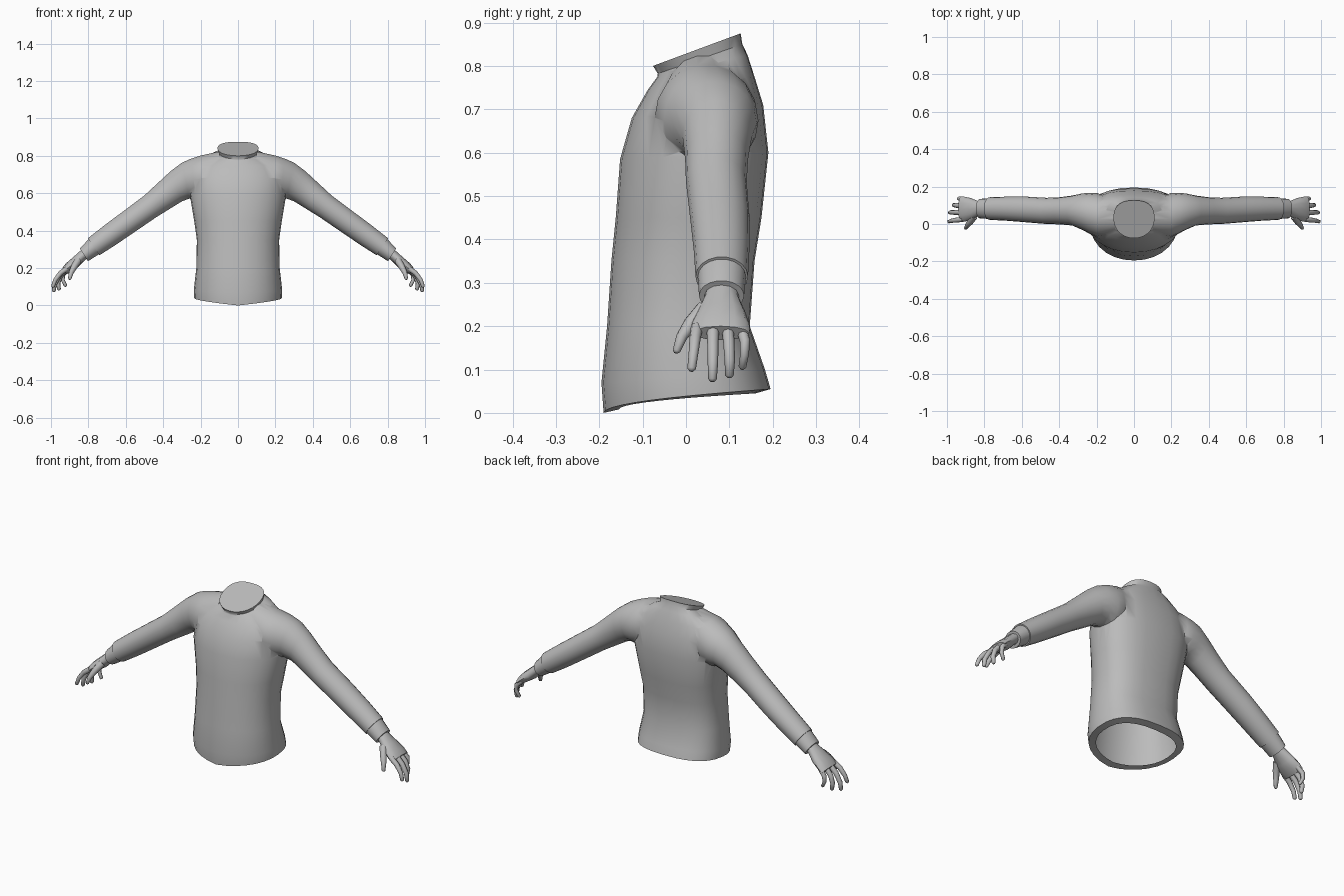
import bpy, bmesh, math
from mathutils import Vector

if "Cube" in bpy.data.objects:
    bpy.data.objects.remove(bpy.data.objects["Cube"])

grey = bpy.data.materials.new("plain grey")
grey.diffuse_color = (0.5, 0.5, 0.5, 1)
grey.use_nodes = True
grey.node_tree.nodes["Principled BSDF"].inputs["Base Color"].default_value = grey.diffuse_color


def loft(bm, rings):
    """Skin a list of equal rings and close both ends with a fan."""
    loops = [[bm.verts.new(p) for p in r] for r in rings]
    n = len(loops[0])
    for a, b in zip(loops, loops[1:]):
        for i in range(n):
            j = (i + 1) % n
            bm.faces.new((a[i], a[j], b[j], b[i]))
    for l in (loops[0], loops[-1]):
        c = bm.verts.new(sum((v.co for v in l), Vector()) / n)
        for i in range(n):
            bm.faces.new((l[i], l[(i + 1) % n], c))


def finish(name, bm, mirror=True):
    bmesh.ops.recalc_face_normals(bm, faces=bm.faces)
    me = bpy.data.meshes.new(name)
    bm.to_mesh(me)
    bm.free()
    me.materials.append(grey)
    ob = bpy.data.objects.new(name, me)
    bpy.context.collection.objects.link(ob)
    if mirror:
        ob.modifiers.new("mirror", 'MIRROR').use_mirror_merge = False
    return ob


def smooth(ob, deg):
    bpy.ops.object.select_all(action='DESELECT')
    ob.select_set(True)
    bpy.context.view_layer.objects.active = ob
    bpy.ops.object.shade_smooth_by_angle(angle=math.radians(deg))


def body_ring(hx, yf, yb, zf, zb, p=1, n=28):
    """Rounded ring, fuller at the back, rising from front to back."""
    mid, pts = yf + (yb - yf) * 0.53, []
    for i in range(n):
        c, s = math.cos(math.tau * i / n), math.sin(math.tau * i / n)
        e = 0.78 if s > 0 else 0.96
        x = hx * math.copysign(abs(c) ** e, c)
        y = mid + ((yb - mid) * abs(s) ** e if s > 0 else (yf - mid) * abs(s) ** e)
        t = max(0, (y - yf) / (yb - yf))
        pts.append(Vector((x, y, zf + (zb - zf) * t ** p)))
    return pts


def limb_ring(tx, tz, bx, bz, yf, yb, n=18):
    """Oval ring set by its top point, bottom point and y range."""
    top, bot = Vector((tx, 0, tz)), Vector((bx, 0, bz))
    c, h = (top + bot) / 2, (top - bot) / 2
    c.y = (yf + yb) / 2
    return [c + h * math.sin(math.tau * i / n)
            + Vector((0, (yb - yf) / 2 * math.cos(math.tau * i / n), 0)) for i in range(n)]


def tube(bm, pts, radii, n=8):
    """Tapered round finger along a path with a blunt tip."""
    pts = [Vector(p) for p in pts]
    d = (pts[-1] - pts[-2]).normalized()
    pts.append(pts[-1] + d * radii[-1] * 0.6)
    radii = list(radii) + [radii[-1] * 0.5]
    rings = []
    for i, (p, r) in enumerate(zip(pts, radii)):
        t = (pts[min(i + 1, len(pts) - 1)] - pts[max(i - 1, 0)]).normalized()
        u = t.cross(Vector((0, 1, 0))).normalized()
        v = t.cross(u)
        rings.append([p + r * (u * math.cos(math.tau * k / n) + v * math.sin(math.tau * k / n))
                      for k in range(n)])
    loft(bm, rings)


# Sweater body, from the turned-in hem up to the tilted neckline
bm = bmesh.new()
loft(bm, [body_ring(*r) for r in (
    (.200, -.155, .160, .008, .045, .5),
    (.235, -.190, .195, .000, .055, .5),
    (.236, -.195, .182, .070, .100),
    (.223, -.182, .147, .200, .200),
    (.220, -.172, .158, .350, .350),
    (.234, -.162, .174, .450, .450),
    (.258, -.152, .190, .585, .600),
    (.255, -.125, .178, .680, .710),
    (.215, -.088, .158, .745, .775),
    (.150, -.066, .142, .775, .825),
    (.103, -.065, .130, .782, .850),
    (.110, -.076, .126, .800, .875))])
body = finish("sweater_body", bm, False)

# Sleeves, fused into the body
bm = bmesh.new()
loft(bm, [limb_ring(*r) for r in (
    (.10, .825, .10, .62, -.05, .13),
    (.20, .803, .19, .56, -.072, .165),
    (.25, .787, .225, .56, -.052, .167),
    (.30, .765, .26, .57, -.030, .163),
    (.36, .720, .30, .555, -.008, .152),
    (.43, .655, .365, .515, -.002, .143),
    (.50, .590, .435, .472, .000, .140),
    (.62, .500, .555, .390, .010, .147),
    (.72, .425, .655, .322, .018, .146),
    (.803, .360, .740, .268, .022, .143))])
sleeves = finish("sleeve_cutter", bm)
mod = body.modifiers.new("fuse", 'BOOLEAN')
mod.operation, mod.solver, mod.object = 'UNION', 'EXACT', sleeves
bpy.context.view_layer.objects.active = body
bpy.ops.object.modifier_apply(modifier="fuse")
bpy.data.objects.remove(sleeves)

# Open the bottom of the body
bm = bmesh.new()
bm.from_mesh(body.data)
bmesh.ops.delete(bm, geom=[v for v in bm.verts
                           if v.co.z < .06 and abs(v.co.x) < .05 and abs(v.co.y) < .08],
                 context='VERTS')
bm.to_mesh(body.data)
bm.free()
smooth(body, 50)

# Cuffs
bm = bmesh.new()
loft(bm, [limb_ring(*r) for r in (
    (.785, .367, .730, .282, .028, .138),
    (.800, .354, .748, .270, .027, .138),
    (.846, .305, .802, .236, .030, .134))])
smooth(finish("cuffs", bm), 40)

# Hands: palm, four curled fingers and thumb
bm = bmesh.new()
loft(bm, [limb_ring(*r, 12) for r in (
    (.815, .315, .785, .265, .045, .120),
    (.848, .288, .818, .243, .042, .122),
    (.885, .255, .855, .205, .024, .138),
    (.920, .225, .893, .180, .012, .146),
    (.940, .200, .915, .168, .014, .146))])
tube(bm, [(.915, .025, .197), (.950, .021, .172), (.978, .017, .135), (.989, .013, .102)],
     (.014, .013, .011, .010))
tube(bm, [(.918, .062, .195), (.955, .062, .160), (.980, .062, .115), (.985, .061, .078)],
     (.015, .013, .012, .010))
tube(bm, [(.915, .096, .195), (.948, .099, .160), (.962, .101, .120), (.957, .100, .087)],
     (.014, .013, .012, .010))
tube(bm, [(.908, .128, .195), (.935, .136, .165), (.937, .135, .135), (.922, .130, .106)],
     (.013, .012, .010, .009))
tube(bm, [(.855, .042, .240), (.875, .012, .208), (.892, -.010, .175), (.900, -.022, .143)],
     (.020, .017, .013, .009))
smooth(finish("hands", bm), 60)
